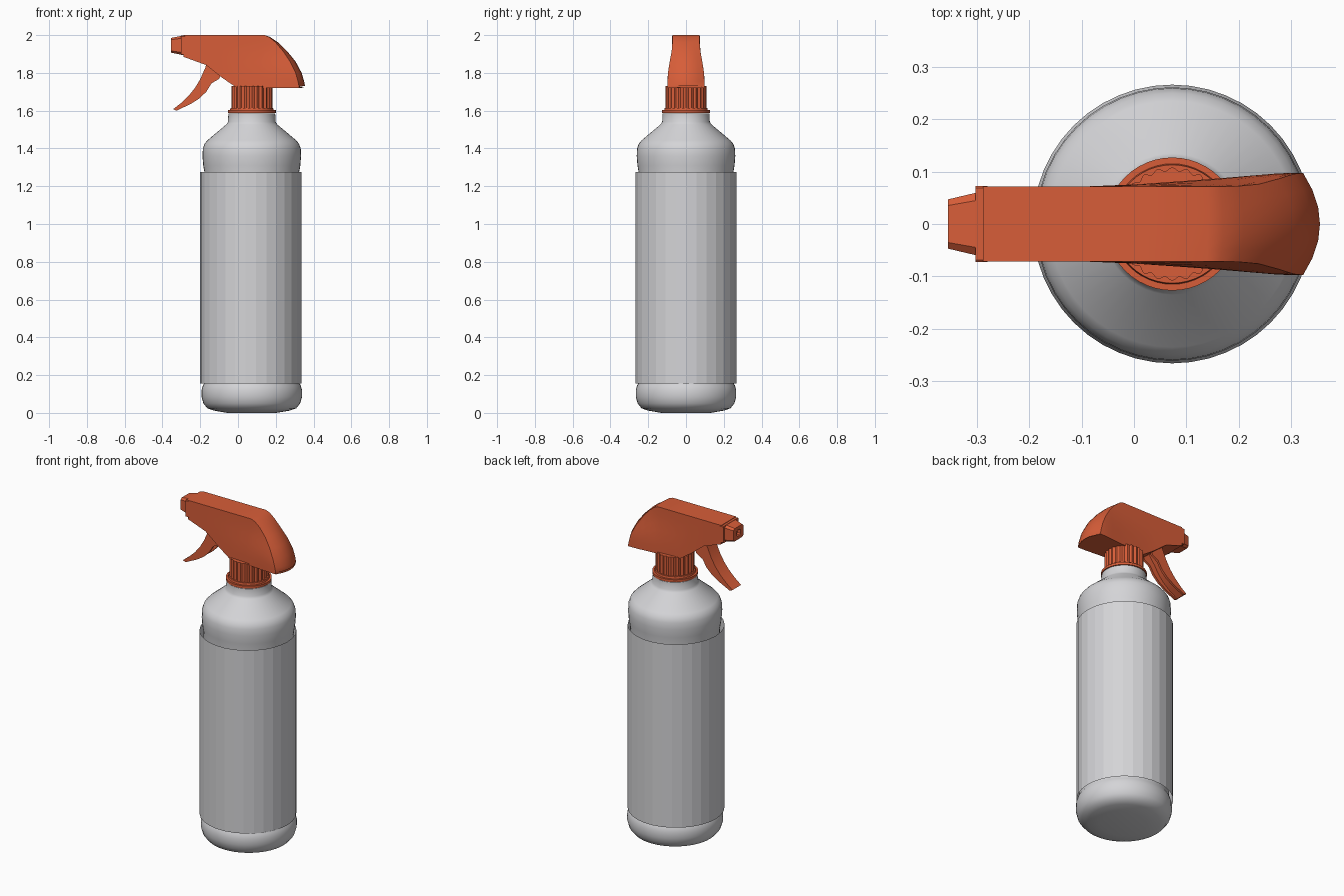
import bpy, bmesh, math
from mathutils import Vector

cube = bpy.data.objects.get("Cube")
if cube:
    bpy.data.objects.remove(cube)

AXIS_X = 0.073


def material(name, rgb):
    m = bpy.data.materials.new(name)
    m.use_nodes = True
    m.diffuse_color = (*rgb, 1)
    m.node_tree.nodes["Principled BSDF"].inputs["Base Color"].default_value = (*rgb, 1)
    return m


ORANGE = material("orange plastic", (0.68, 0.11, 0.04))
GREY = material("pale grey plastic", (0.66, 0.66, 0.68))


def finish(name, bm, mat, smooth=None):
    bmesh.ops.remove_doubles(bm, verts=bm.verts, dist=1e-5)
    bmesh.ops.recalc_face_normals(bm, faces=bm.faces)
    mesh = bpy.data.meshes.new(name)
    bm.to_mesh(mesh)
    bm.free()
    mesh.materials.append(mat)
    ob = bpy.data.objects.new(name, mesh)
    bpy.context.collection.objects.link(ob)
    if smooth:
        bpy.ops.object.select_all(action="DESELECT")
        ob.select_set(True)
        bpy.context.view_layer.objects.active = ob
        bpy.ops.object.shade_smooth_by_angle(angle=math.radians(smooth))
    return ob


def loft(rings, caps=True):
    """Skin a list of closed rings of points."""
    bm = bmesh.new()
    rows = [[bm.verts.new(p) for p in ring] for ring in rings]
    n = len(rows[0])
    for a, b in zip(rows, rows[1:]):
        for i in range(n):
            j = (i + 1) % n
            bm.faces.new((a[i], a[j], b[j], b[i]))
    if caps:
        bm.faces.new(rows[0])
        bm.faces.new(rows[-1])
    return bm


def circle(r, z, sides=48, cx=AXIS_X, flute=0.0, count=24):
    pts = []
    for i in range(sides):
        a = math.tau * i / sides
        rr = r + flute * math.cos(count * a)
        pts.append((cx + rr * math.cos(a), rr * math.sin(a), z))
    return pts


# Bottle: turned profile of radius and height
bottle = [(0.13, 0.0), (0.20, 0.012), (0.235, 0.024), (0.256, 0.05), (0.266, 0.085),
          (0.266, 0.12), (0.259, 0.145), (0.25, 0.16), (0.25, 1.27), (0.257, 1.31),
          (0.261, 1.36), (0.259, 1.40), (0.25, 1.425), (0.235, 1.443), (0.135, 1.527),
          (0.126, 1.54), (0.124, 1.585)]
finish("bottle", loft([circle(r, z) for r, z in bottle]), GREY, 40)

# Faceted sleeve around the bottle, open at both ends
finish("label_sleeve", loft([circle(0.268, z, 30, 0.067) for z in (0.155, 1.275)], False), GREY)

# Fluted screw collar with its flange
finish("collar_flange", loft([circle(r, z) for r, z in
       ((0.127, 1.588), (0.127, 1.603), (0.115, 1.603), (0.113, 1.615))]), ORANGE, 40)
finish("screw_collar", loft([circle(0.105, z, 144, flute=0.0035) for z in (1.6, 1.73)]), ORANGE, 40)


# Spray head: stations pair a point on the top outline with one on the bottom
def half_width(x, z):
    low = min(max((1.97 - z) / 0.2, 0), 1)
    back = min(max((x + 0.05) / 0.36, 0), 1)
    return 0.072 + 0.025 * back * low * low * (3 - 2 * low)


stations = [((-0.288, 2), (-0.288, 1.885)), ((-0.17, 2), (-0.17, 1.842)),
            ((-0.08, 2), (-0.085, 1.775)), ((0.02, 2), (-0.005, 1.72)),
            ((0.14, 2), (0.1, 1.72)), ((0.17, 1.99), (0.15, 1.72)),
            ((0.21, 1.963), (0.19, 1.72)), ((0.26, 1.915), (0.24, 1.72)),
            ((0.305, 1.86), (0.29, 1.72)), ((0.337, 1.80), (0.32, 1.72)),
            ((0.35, 1.755), (0.34, 1.72)), ((0.355, 1.73), (0.355, 1.72))]
ROWS, COLS = 6, 6


def head_ring(top, bottom):
    top, bottom = Vector(top), Vector(bottom)

    def place(u, v):
        p = bottom.lerp(top, v)
        y = half_width(p.x, p.y) * u
        # the rear bows outward towards the centre line
        bow = 0.032 * u * u * min(max((p.x - 0.14) / 0.18, 0), 1)
        return (p.x - bow, y, p.y)

    cells = [(-1, r / ROWS) for r in range(ROWS)]
    cells += [(-1 + 2 * c / COLS, 1) for c in range(COLS)]
    cells += [(1, 1 - r / ROWS) for r in range(ROWS)]
    cells += [(1 - 2 * c / COLS, 0) for c in range(COLS)]
    return [place(u, v) for u, v in cells]


finish("spray_head", loft([head_ring(t, b) for t, b in stations]), ORANGE, 35)


# Nozzle: chamfered square rings along x, ending in a recessed bore
def square_ring(x, hy, hz, cut=0.25):
    pts = []
    for sy, sz in ((1, 1), (-1, 1), (-1, -1), (1, -1)):
        pair = [(x, sy * hy, 1.946 + sz * hz * (1 - cut)),
                (x, sy * hy * (1 - cut), 1.946 + sz * hz)]
        pts += pair if sy * sz > 0 else pair[::-1]
    return pts


finish("nozzle_flange", loft([square_ring(x, 0.073, 0.051, 0.06) for x in (-0.303, -0.28)]), ORANGE)
finish("nozzle", loft([square_ring(*s) for s in
       ((-0.30, 0.06, 0.05), (-0.355, 0.047, 0.039), (-0.355, 0.018, 0.018, 0.4),
        (-0.335, 0.018, 0.018, 0.4))]), ORANGE)

# Trigger: curved web with two side ribs; each pair is a front and a back point
trigger = [((-0.165, 1.86), (-0.085, 1.80)), ((-0.172, 1.83), (-0.10, 1.768)),
           ((-0.20, 1.767), (-0.14, 1.745)), ((-0.228, 1.72), (-0.168, 1.70)),
           ((-0.262, 1.678), (-0.205, 1.664)), ((-0.302, 1.64), (-0.25, 1.636)),
           ((-0.343, 1.608), (-0.325, 1.60))]


def trigger_part(name, y0, y1, depth):
    rings = []
    for f, b in trigger:
        f, b = Vector(f), Vector(b)
        b = f.lerp(b, depth)
        rings.append([(f.x, y0, f.y), (f.x, y1, f.y), (b.x, y1, b.y), (b.x, y0, b.y)])
    finish(name, loft(rings), ORANGE, 35)


trigger_part("trigger_web", -0.04, 0.04, 0.45)
for side, s in (("left", 1), ("right", -1)):
    trigger_part("trigger_rib_" + side, s * 0.028, s * 0.042, 1.0)
